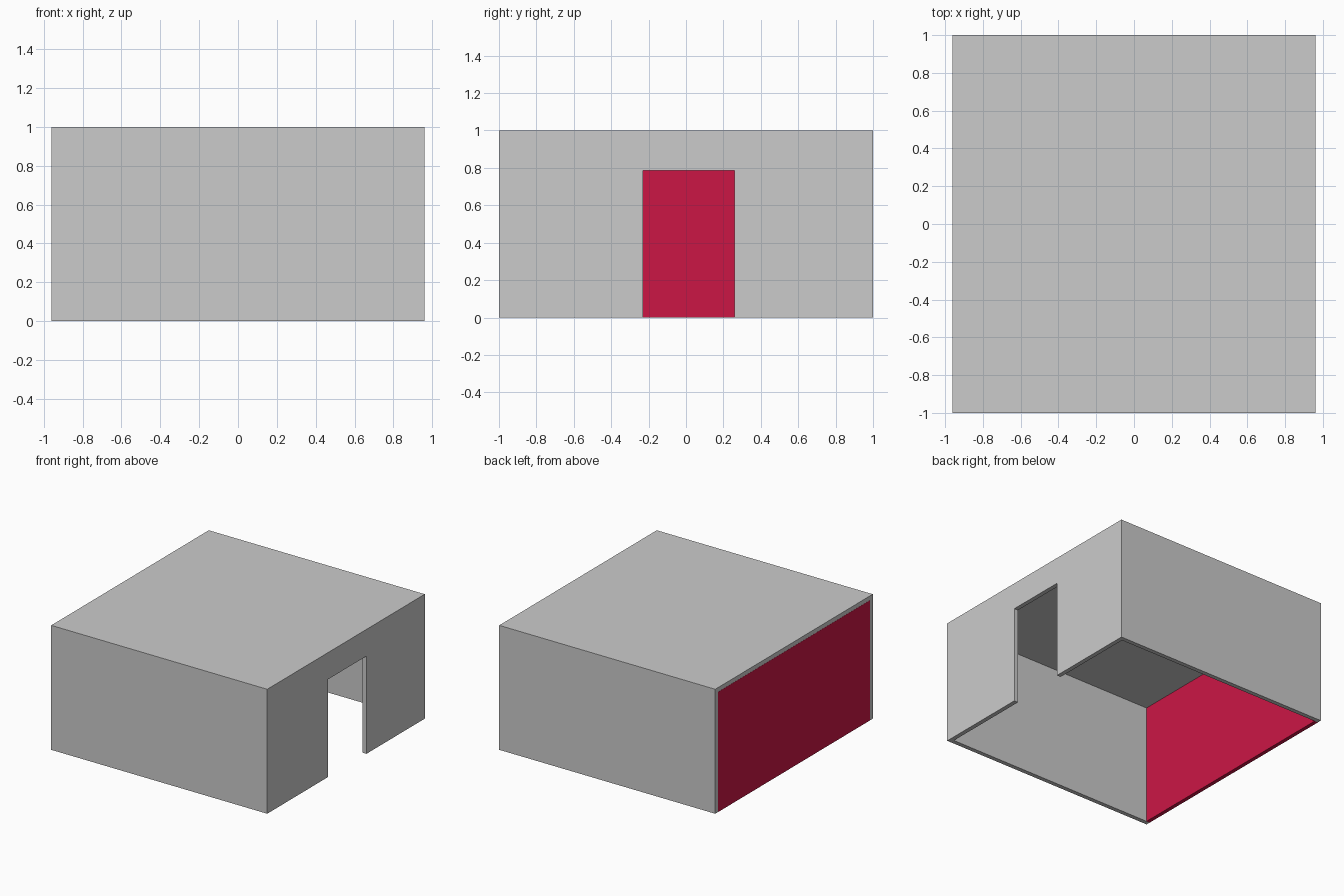
import bpy, bmesh
from mathutils import Vector

if "Cube" in bpy.data.objects:
    bpy.data.objects.remove(bpy.data.objects["Cube"])

W, D, H, T = 0.96, 1.0, 1.0, 0.035   # half width, half depth, height, wall thickness
TOP = H - T


def box(name, lo, hi):
    lo, hi = Vector(lo), Vector(hi)
    me = bpy.data.meshes.new(name)
    bm = bmesh.new()
    bmesh.ops.create_cube(bm, size=1)
    for v in bm.verts:
        v.co = Vector([(lo[i] + hi[i]) / 2 + v.co[i] * (hi[i] - lo[i]) for i in range(3)])
    bm.to_mesh(me)
    bm.free()
    ob = bpy.data.objects.new(name, me)
    bpy.context.collection.objects.link(ob)
    return ob


def slab(name, outline, x0, x1):
    # Extrude a (y, z) outline along x
    me = bpy.data.meshes.new(name)
    bm = bmesh.new()
    face = bm.faces.new([bm.verts.new((x0, y, z)) for y, z in outline])
    ext = bmesh.ops.extrude_face_region(bm, geom=[face])
    moved = [g for g in ext["geom"] if isinstance(g, bmesh.types.BMVert)]
    bmesh.ops.translate(bm, verts=moved, vec=(x1 - x0, 0, 0))
    bmesh.ops.recalc_face_normals(bm, faces=bm.faces[:])
    bm.to_mesh(me)
    bm.free()
    ob = bpy.data.objects.new(name, me)
    bpy.context.collection.objects.link(ob)
    return ob


# Roof and long side walls
box("roof", (-W, -D, TOP), (W, D, H))
box("front_wall", (-W, -D, 0), (W, -D + T, TOP))
box("back_wall", (-W, D - T, 0), (W, D, TOP))

# End wall with doorway
Y = D - T
slab("doorway_wall", [(-Y, 0), (-0.23, 0), (-0.23, 0.785), (0.26, 0.785),
                      (0.26, 0), (Y, 0), (Y, TOP), (-Y, TOP)], W - T, W)

# Red end panel, set between the side walls
panel = box("red_end_wall", (-W - 0.001, -Y, 0), (-W + 0.03, Y, TOP))
red = bpy.data.materials.new("red")
red.diffuse_color = (0.6, 0.008, 0.06, 1)
red.use_nodes = True
red.node_tree.nodes["Principled BSDF"].inputs["Base Color"].default_value = red.diffuse_color
panel.data.materials.append(red)
